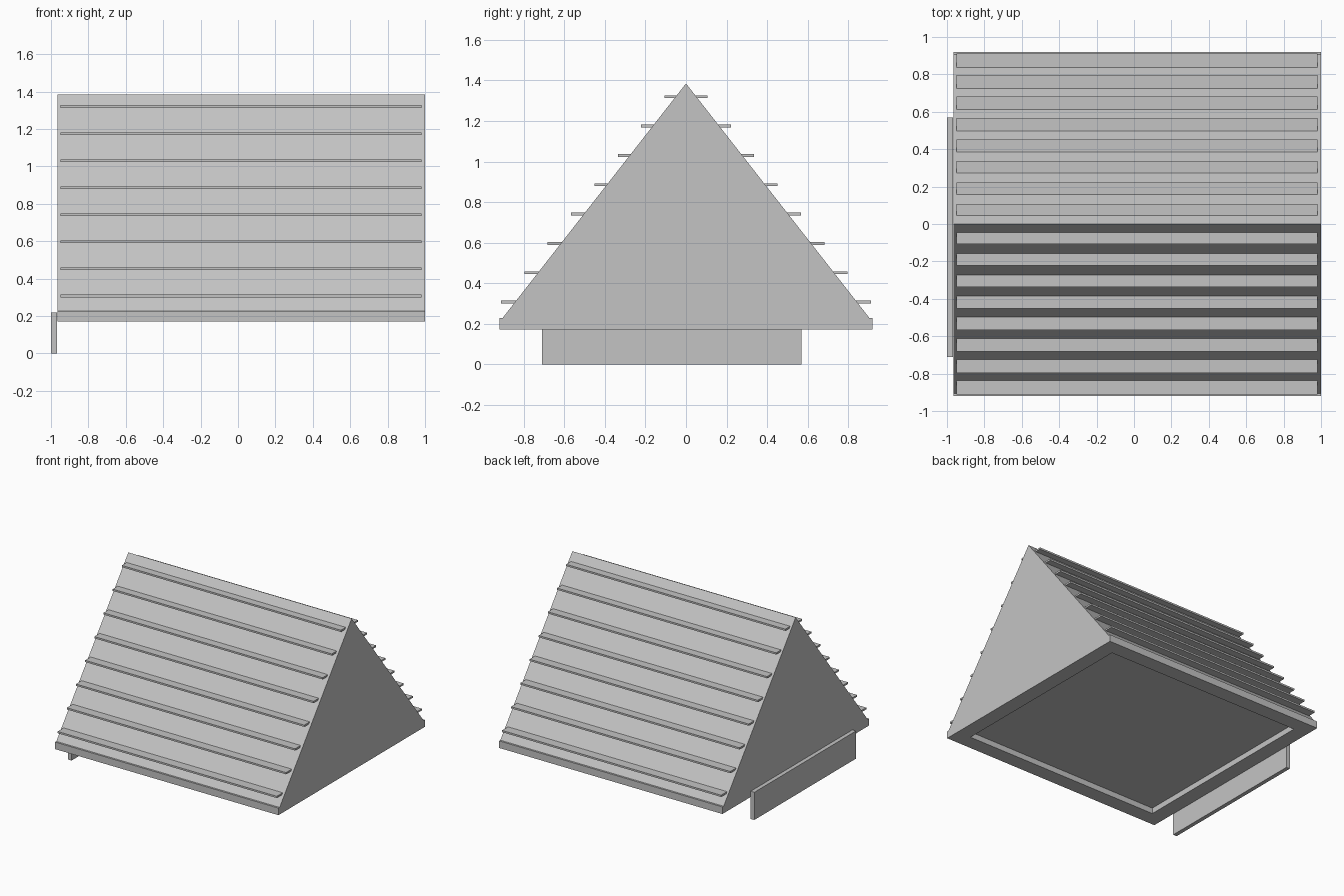
import bpy
import bmesh

if "Cube" in bpy.data.objects:
    bpy.data.objects.remove(bpy.data.objects["Cube"], do_unlink=True)

grey = bpy.data.materials.new("plain grey")
grey.use_nodes = True
colour = (0.55, 0.55, 0.55, 1)
grey.diffuse_color = colour
grey.node_tree.nodes["Principled BSDF"].inputs["Base Color"].default_value = colour

ROOF_X = (-0.965, 1.0)


def finish(name, bm):
    bmesh.ops.recalc_face_normals(bm, faces=bm.faces)
    mesh = bpy.data.meshes.new(name)
    bm.to_mesh(mesh)
    bm.free()
    mesh.materials.append(grey)
    obj = bpy.data.objects.new(name, mesh)
    bpy.context.collection.objects.link(obj)
    return obj


def box(name, xs, ys, zs):
    bm = bmesh.new()
    bmesh.ops.create_cube(bm, size=1)
    for v in bm.verts:
        for axis, (lo, hi) in enumerate((xs, ys, zs)):
            v.co[axis] = hi if v.co[axis] > 0 else lo
    return finish(name, bm)


# Roof: gable profile with a low eave band, extruded along x
half = [(0.92, 0.172), (0.92, 0.228), (0.905, 0.228)]
profile = half + [(0, 1.385)] + [(-y, z) for y, z in reversed(half)]
bm = bmesh.new()
gable = bm.faces.new([bm.verts.new((ROOF_X[0], y, z)) for y, z in profile])
extruded = bmesh.ops.extrude_face_region(bm, geom=[gable])["geom"]
for v in extruded:
    if isinstance(v, bmesh.types.BMVert):
        v.co.x = ROOF_X[1]
bmesh.ops.recalc_face_normals(bm, faces=bm.faces)

# Shallow recess in the underside
underside = min(bm.faces, key=lambda f: f.calc_center_median().z)
bmesh.ops.inset_region(bm, faces=[underside], thickness=0.17)
rim = bmesh.ops.extrude_face_region(bm, geom=[underside])["geom"]
if underside.is_valid:
    bmesh.ops.delete(bm, geom=[underside], context='FACES_ONLY')
bmesh.ops.translate(bm, vec=(0, 0, 0.045),
                    verts=[v for v in rim if isinstance(v, bmesh.types.BMVert)])
finish("roof", bm)

# Horizontal slats up both slopes
for side, label in ((-1, "front"), (1, "back")):
    for i in range(8):
        outer = 0.106 + i * 0.1152
        z = 1.32 - i * 0.1447
        ys = sorted((side * outer, side * (outer - 0.085)))
        box(f"{label}_slat_{i + 1}", (-0.948, 0.98), ys, (z - 0.007, z + 0.007))

# Upright board against the right gable
box("side_board", (-1.0, -0.968), (-0.71, 0.57), (0, 0.22))
